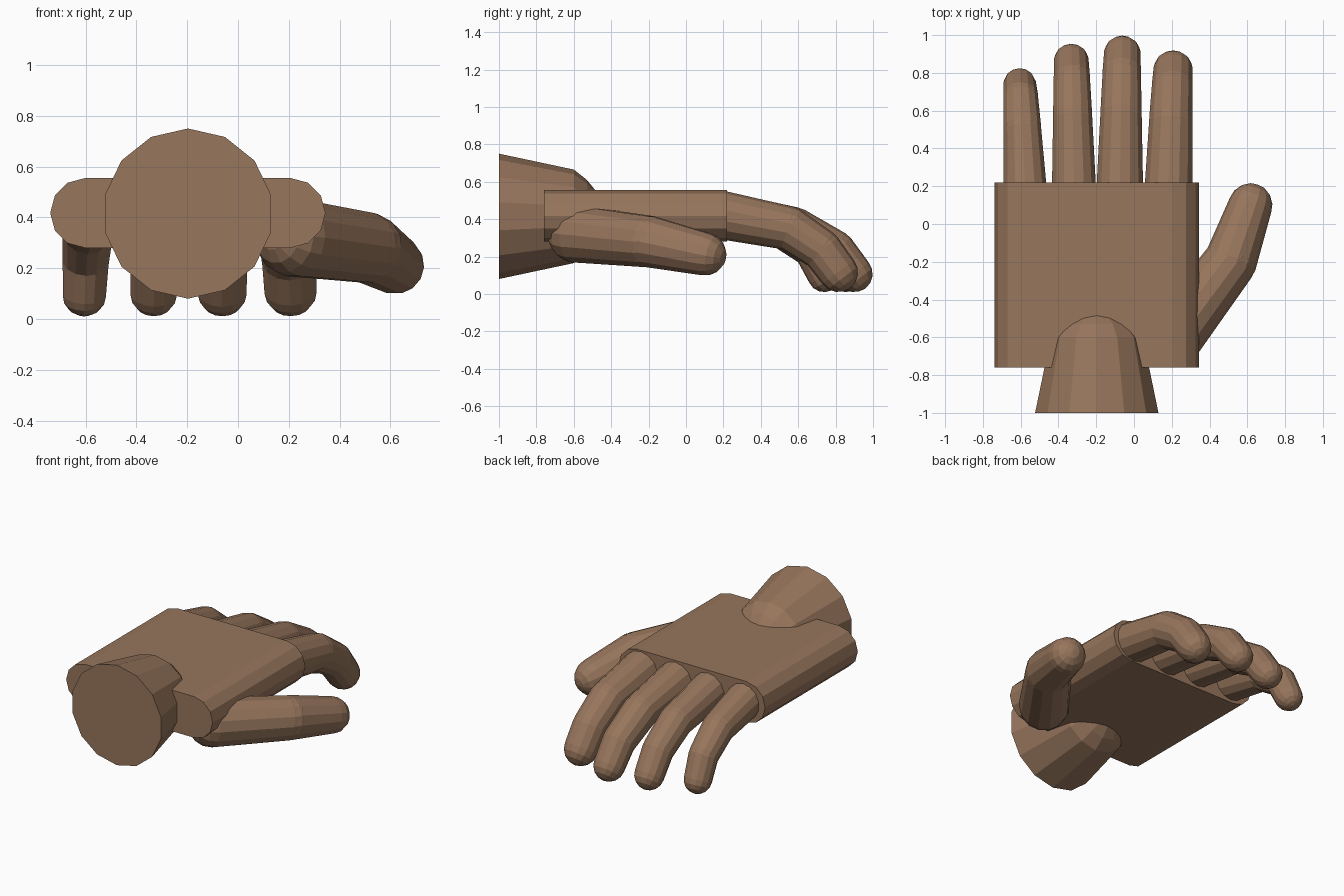
import bpy, bmesh
from math import sin, cos, pi
from mathutils import Vector

cube = bpy.data.objects.get("Cube")
if cube:
    bpy.data.objects.remove(cube)

skin = bpy.data.materials.new("warm_brown")
skin.use_nodes = True
colour = (0.31, 0.18, 0.108, 1)
skin.diffuse_color = colour
skin.node_tree.nodes["Principled BSDF"].inputs["Base Color"].default_value = colour

SIDES = 14


def make_object(name, bm):
    bmesh.ops.recalc_face_normals(bm, faces=bm.faces)
    mesh = bpy.data.meshes.new(name)
    bm.to_mesh(mesh)
    bm.free()
    mesh.materials.append(skin)
    obj = bpy.data.objects.new(name, mesh)
    bpy.context.collection.objects.link(obj)
    return obj


def add_loft(bm, loops):
    """Skin a list of closed point loops and cap both ends."""
    rings = [[bm.verts.new(p) for p in loop] for loop in loops]
    for a, b in zip(rings, rings[1:]):
        for i in range(len(a)):
            j = (i + 1) % len(a)
            bm.faces.new((a[i], a[j], b[j], b[i]))
    bm.faces.new(rings[0])
    bm.faces.new(rings[-1])


def ring(centre, u, v, radius):
    return [centre + radius * (cos(2 * pi * i / SIDES) * u + sin(2 * pi * i / SIDES) * v)
            for i in range(SIDES)]


def add_bone(bm, a, b, ra, rb):
    """Tapered capsule between two joints."""
    axis = (b - a).normalized()
    u = axis.cross(Vector((1, 0, 0)) if abs(axis.x) < 0.3 else Vector((0, 0, 1))).normalized()
    v = axis.cross(u)
    angles = [k * pi / 8 for k in (3.85, 3, 2, 1, 0)]
    loops = [ring(a - axis * ra * sin(t), u, v, ra * cos(t)) for t in angles]
    loops += [ring(b + axis * rb * sin(t), u, v, rb * cos(t)) for t in reversed(angles)]
    add_loft(bm, loops)


def digit(name, joints, radii):
    bm = bmesh.new()
    points = [Vector(p) for p in joints]
    for i in range(len(points) - 1):
        add_bone(bm, points[i], points[i + 1], radii[i], radii[i + 1])
    return make_object(name, bm)


# Palm: slab with rounded sides
bm = bmesh.new()
half = 0.1375
outline = []
for cx, start in ((0.207, -pi / 2), (-0.602, pi / 2)):
    for k in range(7):
        t = start + k * pi / 6
        outline.append((cx + half * cos(t), 0.4175 + half * sin(t)))
add_loft(bm, [[(x, y, z) for x, z in outline] for y in (-0.76, 0.22)])
make_object("palm", bm)

# Wrist: tapered stump with a low dome running into the palm
bm = bmesh.new()
profile = [(-1, 0.335), (-0.6, 0.25), (-0.53, 0.195), (-0.485, 0.14), (-0.46, 0.02)]
add_loft(bm, [ring(Vector((-0.197, y, 0.415)), Vector((0, 0, 1)), Vector((1, 0, 0)), r)
              for y, r in profile])
make_object("wrist", bm)

# Fingers: base x, tip x, joint y values, base radius, tip radius
fingers = {
    "index_finger": (0.183, 0.207, (0.55, 0.725, 0.815), 0.129, 0.105),
    "middle_finger": (-0.075, -0.062, (0.58, 0.80, 0.90), 0.126, 0.098),
    "ring_finger": (-0.318, -0.332, (0.57, 0.765, 0.862), 0.119, 0.093),
    "little_finger": (-0.578, -0.605, (0.505, 0.67, 0.738), 0.117, 0.087),
}
heights = (0.42, 0.352, 0.235)
for name, (x0, x1, ys, r0, r1) in fingers.items():
    joints, radii = [], []
    for y, z, f in zip((0.2,) + ys, heights + (r1 + 0.01,), (0, 0.5, 0.8, 1)):
        joints.append((x0 + (x1 - x0) * f, y, z))
        radii.append(r0 + (r1 - r0) * f)
    digit(name, joints, radii)

# Thumb: two bones leaving the left side of the palm
digit("thumb", [(0.22, -0.585, 0.32), (0.51, -0.2, 0.28), (0.617, 0.1, 0.213)],
      [0.155, 0.14, 0.116])
